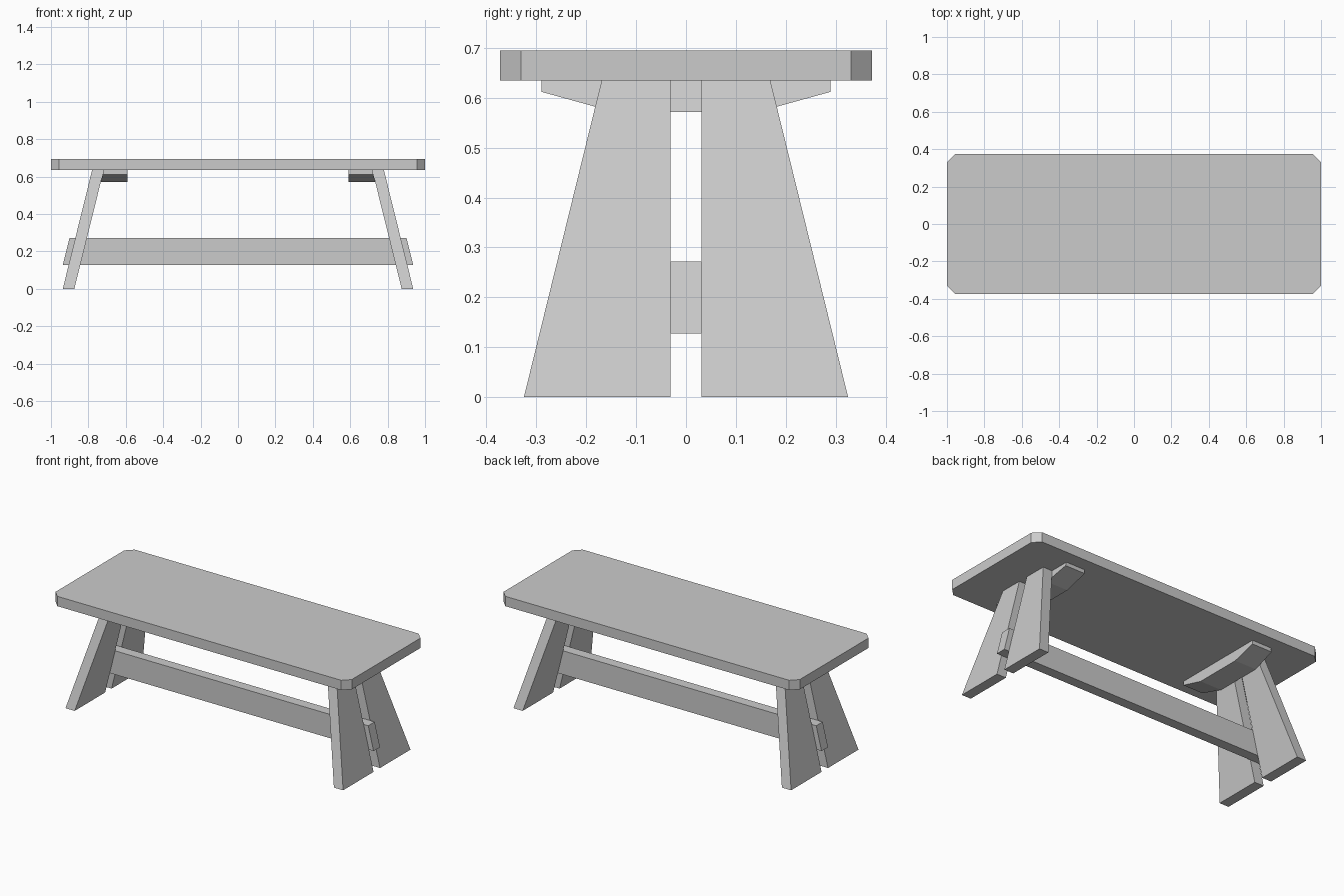
import bpy
import bmesh

cube = bpy.data.objects.get("Cube")
if cube:
    bpy.data.objects.remove(cube, do_unlink=True)

wood = bpy.data.materials.new("plain grey")
wood.use_nodes = True
GREY = (0.6, 0.6, 0.6, 1)
wood.diffuse_color = GREY
wood.node_tree.nodes["Principled BSDF"].inputs["Base Color"].default_value = GREY

TOP_Z = 0.635
SPLAY = 0.157 / TOP_Z  # inward lean of the legs per unit of height


def loft(name, start, end):
    """Solid between two matching outlines."""
    bm = bmesh.new()
    a = [bm.verts.new(p) for p in start]
    b = [bm.verts.new(p) for p in end]
    bm.faces.new(a)
    bm.faces.new(b)
    for i in range(len(a)):
        j = (i + 1) % len(a)
        bm.faces.new((a[i], a[j], b[j], b[i]))
    bmesh.ops.recalc_face_normals(bm, faces=bm.faces)
    mesh = bpy.data.meshes.new(name)
    bm.to_mesh(mesh)
    bm.free()
    mesh.materials.append(wood)
    obj = bpy.data.objects.new(name, mesh)
    bpy.context.collection.objects.link(obj)
    return obj


# Table top with clipped corners
X, Y, C = 1.0, 0.373, 0.042
outline = []
for sx, sy in ((1, 1), (-1, 1), (-1, -1), (1, -1)):
    pair = [(sx * X, sy * (Y - C)), (sx * (X - C), sy * Y)]
    outline += pair if sx * sy > 0 else pair[::-1]
loft("table_top", [(x, y, TOP_Z) for x, y in outline],
     [(x, y, 0.695) for x, y in outline])

# Stretcher with ends cut parallel to the legs
bar = [(-0.937, 0.127), (0.937, 0.127), (0.901, 0.272), (-0.901, 0.272)]
loft("stretcher", [(x, -0.031, z) for x, z in bar],
     [(x, 0.031, z) for x, z in bar])

leg = [(0.031, 0), (0.325, 0), (0.169, TOP_Z), (0.031, TOP_Z)]
brace = [(0.29, TOP_Z), (0.29, 0.612), (0.145, 0.572),
         (-0.145, 0.572), (-0.29, 0.612), (-0.29, TOP_Z)]

for sx, side in ((1, "left"), (-1, "right")):
    # Splayed tapering plank legs, two at each end
    for sy, place in ((-1, "front"), (1, "back")):
        loft(f"{place}_{side}_leg",
             [(sx * (0.875 - SPLAY * z), sy * y, z) for y, z in leg],
             [(sx * (0.937 - SPLAY * z), sy * y, z) for y, z in leg])
    # Brace under the top, resting against the inner face of the legs
    loft(f"{side}_brace", [(sx * 0.59, y, z) for y, z in brace],
         [(sx * (0.875 - SPLAY * z), y, z) for y, z in brace])
